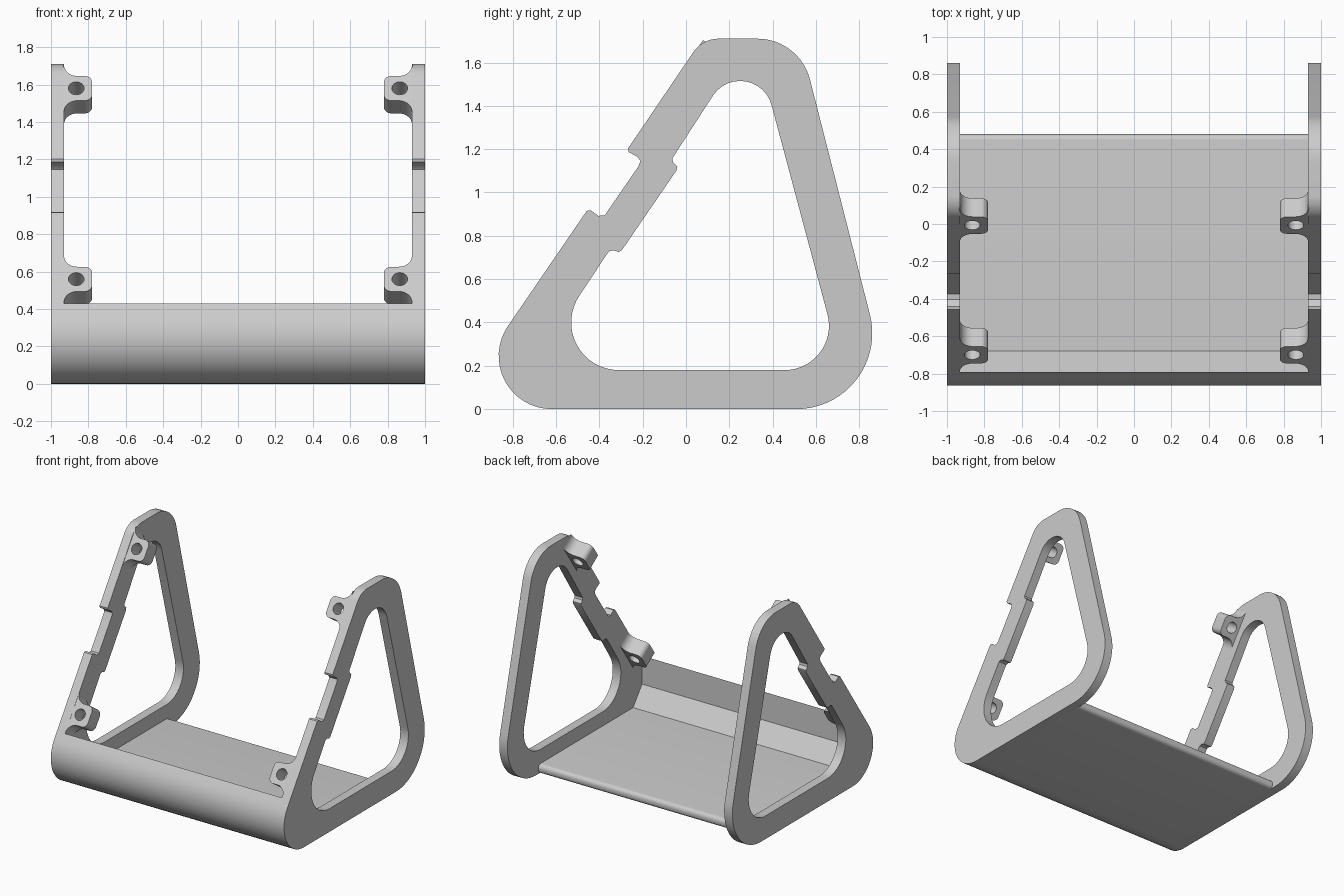
import bpy, bmesh
from math import sin, cos, radians
from mathutils import Matrix, Vector

if "Cube" in bpy.data.objects:
    bpy.data.objects.remove(bpy.data.objects["Cube"])

GREY = (0.6, 0.6, 0.6, 1.0)
mat = bpy.data.materials.new("light_grey")
mat.use_nodes = True
mat.diffuse_color = GREY
mat.node_tree.nodes["Principled BSDF"].inputs["Base Color"].default_value = GREY

SLOPE = 145.4          # direction of the slanted front face's normal, degrees
BACK = 14.3            # direction of the back edge's normal
INNER = 0.93           # inner face of the side frames


def arc(cx, cy, r, start, end, steps=12):
    angles = [radians(start + (end - start) * i / steps) for i in range(steps + 1)]
    return [(cx + r * cos(a), cy + r * sin(a)) for a in angles]


def prism(name, loops, origin, u, v, w):
    """Fill the outline (first loop) with holes (other loops), extrude along w."""
    bm = bmesh.new()
    edges = []
    for loop in loops:
        verts = [bm.verts.new((a, b, 0)) for a, b in loop]
        edges += [bm.edges.new((verts[i - 1], verts[i])) for i in range(len(verts))]
    bmesh.ops.triangle_fill(bm, edges=edges, use_beauty=True, normal=(0, 0, 1))
    new = bmesh.ops.extrude_face_region(bm, geom=bm.faces[:])["geom"]
    moved = [g for g in new if isinstance(g, bmesh.types.BMVert)]
    bmesh.ops.translate(bm, verts=moved, vec=(0, 0, 1))
    frame = Matrix((u, v, w)).transposed().to_4x4()
    bm.transform(Matrix.Translation(origin) @ frame)
    bmesh.ops.recalc_face_normals(bm, faces=bm.faces[:])
    mesh = bpy.data.meshes.new(name)
    bm.to_mesh(mesh)
    bm.free()
    mesh.materials.append(mat)
    mesh.shade_smooth()
    mesh.set_sharp_from_angle(angle=radians(30))
    ob = bpy.data.objects.new(name, mesh)
    bpy.context.collection.objects.link(ob)
    return ob


# Side frame outline (y, z), clockwise, with the step cut in the front edge
front_curve = arc(-0.62, 0.245, 0.245, 270, SLOPE, 16)
outer_step = [(-0.47, 0.898), (-0.458, 0.915), (-0.44, 0.918), (-0.405, 0.892),
              (-0.375, 0.895), (-0.22, 1.12), (-0.21, 1.145), (-0.225, 1.165),
              (-0.265, 1.187), (-0.268, 1.203)]
outline = (front_curve + outer_step
           + arc(0.15, 1.57, 0.14, SLOPE, 90)
           + arc(0.33, 1.46, 0.25, 90, BACK)
           + arc(0.51, 0.35, 0.35, BACK, -90, 18))

# Window in the side frame
inner_step = [(-0.37, 0.708), (-0.355, 0.728), (-0.335, 0.733), (-0.31, 0.725),
              (-0.295, 0.735), (-0.045, 1.1), (-0.04, 1.12), (-0.06, 1.14),
              (-0.063, 1.158)]
window = (arc(-0.31, 0.4, 0.22, 270, SLOPE, 16) + inner_step
          + arc(0.25, 1.365, 0.15, SLOPE, BACK)
          + arc(0.455, 0.385, 0.205, BACK, -90, 16))

# Screw lug outline (x, along the slope), flared where it meets the frame
lug = ([(0.935, -0.15)] + arc(0.86, -0.15, 0.07, 0, 90, 8)
       + arc(0.82, -0.04, 0.04, 270, 180, 8) + arc(0.82, 0.04, 0.04, 180, 90, 8)
       + arc(0.86, 0.15, 0.07, 270, 360, 8) + [(0.935, 0.15)])
screw_hole = arc(0.865, 0, 0.042, 0, 345, 23)

normal = Vector((0, cos(radians(SLOPE)), sin(radians(SLOPE))))
along = Vector((0, normal.z, -normal.y))

for side, s in (("left", 1), ("right", -1)):
    prism(side + "_side_frame", [outline, window], (s * INNER, 0, 0),
          (0, 1, 0), (0, 0, 1), (s * (1 - INNER), 0, 0))
    for level, y, z in (("upper", -0.007, 1.58), ("lower", -0.70, 0.56)):
        prism(f"{side}_{level}_screw_lug", [lug, screw_hole], (0, y, z),
              (s, 0, 0), along, normal * -0.12)

# Floor tray with a curved front lip and a rounded rear edge
tray = (front_curve + [(-0.79, 0.43), (-0.79, 0.21), (-0.68, 0.07)]
        + arc(0.45, 0.04, 0.03, 90, 0, 6) + arc(0.45, 0.03, 0.03, 0, -90, 6))
prism("floor_tray", [tray], (-INNER, 0, 0), (0, 1, 0), (0, 0, 1), (2 * INNER, 0, 0))
